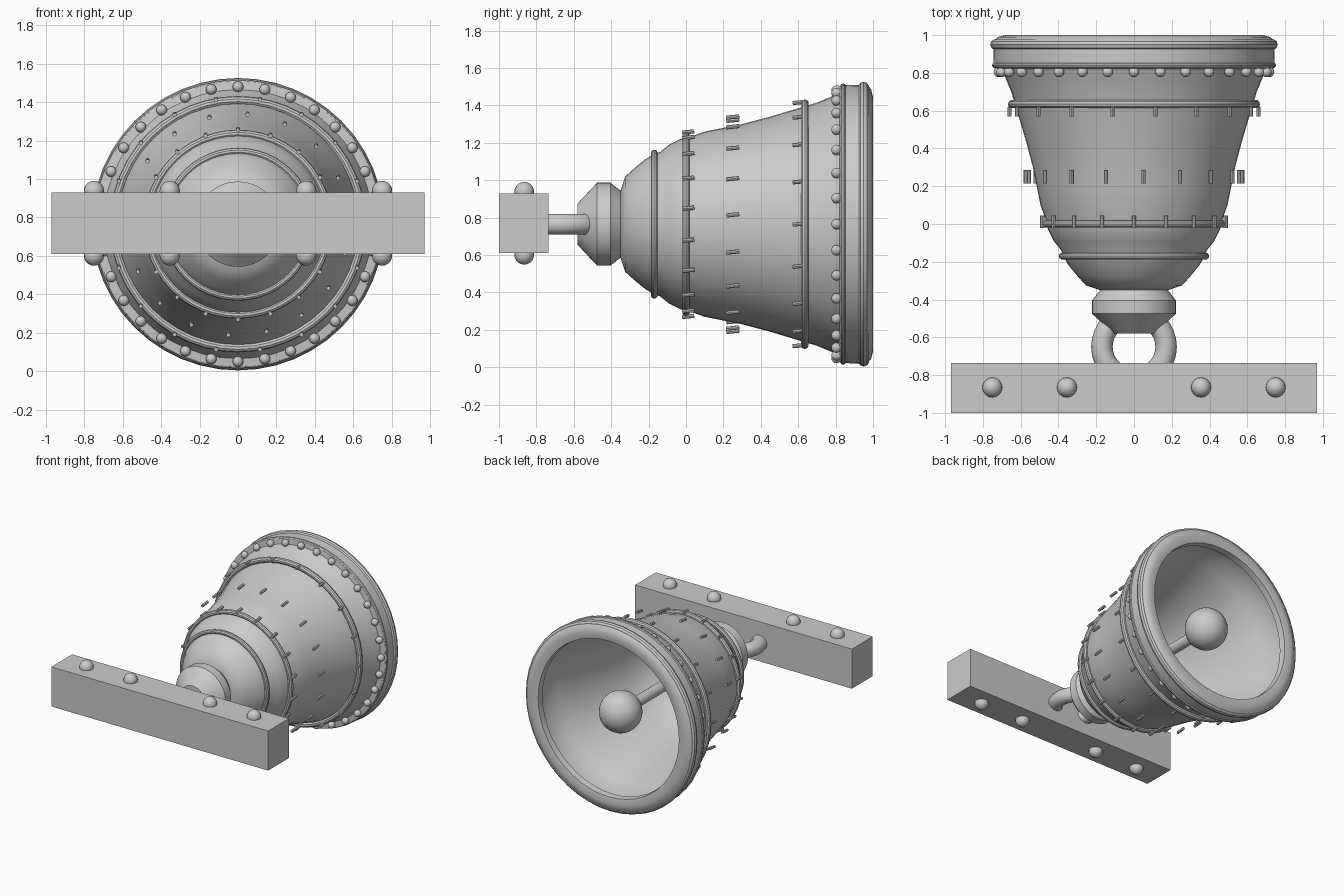
import bpy, bmesh, math
from mathutils import Matrix, Vector

if "Cube" in bpy.data.objects:
    bpy.data.objects.remove(bpy.data.objects["Cube"])

AXIS_Z = 0.765  # height of the bell axis

metal = bpy.data.materials.new("grey metal")
metal.use_nodes = True
GREY = (0.6, 0.6, 0.6, 1)
metal.diffuse_color = GREY
metal.node_tree.nodes["Principled BSDF"].inputs["Base Color"].default_value = GREY


def finish(bm, name, smooth=True):
    bmesh.ops.recalc_face_normals(bm, faces=bm.faces)
    mesh = bpy.data.meshes.new(name)
    bm.to_mesh(mesh)
    bm.free()
    mesh.materials.append(metal)
    obj = bpy.data.objects.new(name, mesh)
    bpy.context.collection.objects.link(obj)
    if smooth:
        bpy.ops.object.select_all(action="DESELECT")
        obj.select_set(True)
        bpy.context.view_layer.objects.active = obj
        bpy.ops.object.shade_smooth_by_angle(angle=math.radians(32))
    return obj


def lathe(name, profile, closed=False, steps=48):
    """Spin (radius, y) points around the bell axis."""
    bm = bmesh.new()
    pts = [bm.verts.new((r, y, AXIS_Z)) for r, y in profile]
    edges = [bm.edges.new(pair) for pair in zip(pts, pts[1:])]
    if closed:
        edges.append(bm.edges.new((pts[-1], pts[0])))
    bmesh.ops.spin(bm, geom=pts + edges, cent=(0, 0, AXIS_Z), axis=(0, 1, 0),
                   angle=math.tau, steps=steps)
    bmesh.ops.remove_doubles(bm, verts=bm.verts, dist=0.0005)
    return finish(bm, name)


def hoop(name, y, major, minor):
    circle = [(major + minor * math.cos(a * math.tau / 10),
               y + minor * math.sin(a * math.tau / 10)) for a in range(10)]
    return lathe(name, circle, closed=True)


def around(radius, y, degrees):
    a = math.radians(degrees)
    return Vector((radius * math.sin(a), y, AXIS_Z + radius * math.cos(a)))


def balls(name, centres, radius, u=12, v=8):
    bm = bmesh.new()
    for c in centres:
        bmesh.ops.create_uvsphere(bm, u_segments=u, v_segments=v, radius=radius,
                                  matrix=Matrix.Translation(c))
    return finish(bm, name)


def pegs(name, y, radius, length, offset):
    bm = bmesh.new()
    tilt = Matrix.Rotation(math.radians(96), 4, "X")
    for k in range(18):
        place = Matrix.Translation(around(radius, y, offset + 20 * k))
        bmesh.ops.create_cone(bm, cap_ends=True, segments=8, radius1=0.011, radius2=0.011,
                              depth=length, matrix=place @ tilt)
    return finish(bm, name)


# Bell shell: outside from shoulder to lip, then back along the hollow inside
outer = [(0, -0.35), (0.18, -0.35), (0.255, -0.325), (0.3, -0.275), (0.345, -0.22),
         (0.375, -0.17), (0.385, -0.14), (0.425, -0.09), (0.455, -0.03), (0.47, 0.03),
         (0.495, 0.1), (0.515, 0.2), (0.535, 0.3), (0.575, 0.45), (0.62, 0.6),
         (0.65, 0.7), (0.675, 0.76), (0.7, 0.82), (0.742, 0.825), (0.745, 0.92),
         (0.745, 0.97), (0.72, 0.99), (0.68, 1.0)]
inner = [(0.63, 0.99), (0.625, 0.94), (0.67, 0.92), (0.675, 0.82), (0.635, 0.72),
         (0.595, 0.6), (0.51, 0.3), (0.47, 0.1), (0.42, -0.05), (0.34, -0.18),
         (0.23, -0.3), (0, -0.31)]
lathe("bell_shell", outer + inner)

# Crown block behind the shoulder
lathe("bell_crown", [(0, -0.58), (0.11, -0.58), (0.222, -0.475), (0.222, -0.405),
                     (0.175, -0.345), (0, -0.33)])

# Raised hoops
for part, y, major, minor in [("shoulder", -0.17, 0.38, 0.018), ("waist", 0.0, 0.472, 0.02),
                              ("skirt", 0.635, 0.645, 0.022), ("band", 0.84, 0.738, 0.014),
                              ("lip", 0.95, 0.732, 0.029)]:
    hoop(part + "_hoop", y, major, minor)

# Rivets and pegs
balls("rim_rivets", [around(0.715, 0.805, 11.25 * k) for k in range(32)], 0.028)
pegs("waist_pegs", 0.012, 0.493, 0.065, 0)
pegs("body_pegs", 0.25, 0.575, 0.07, 5)
pegs("skirt_pegs", 0.595, 0.66, 0.05, 10)

# Clapper
balls("clapper_ball", [(0, 0.835, AXIS_Z)], 0.16, 32, 16)
lathe("clapper_rod", [(0, -0.32), (0.042, -0.32), (0.042, 0.8), (0, 0.8)], steps=20)

# Hanging ring, lying flat between crown and beam
bpy.ops.mesh.primitive_torus_add(location=(0, -0.65, AXIS_Z), major_radius=0.17,
                                 minor_radius=0.057, major_segments=32, minor_segments=14)
ring = bpy.context.object
ring.name = "hanging_ring"
ring.data.materials.append(metal)
bpy.ops.object.shade_smooth_by_angle(angle=math.radians(40))

# Support beam with bolt heads above and below
bm = bmesh.new()
bmesh.ops.create_cube(bm, size=1, matrix=Matrix.Translation((0, -0.8675, AXIS_Z + 0.005))
                      @ Matrix.Diagonal((1.94, 0.265, 0.32, 1)))
finish(bm, "support_beam", smooth=False)
balls("beam_bolts", [(side * x, -0.865, AXIS_Z + 0.005 + up * 0.168)
                     for side in (-1, 1) for x in (0.355, 0.75) for up in (-1, 1)],
      0.053, 16, 10)
